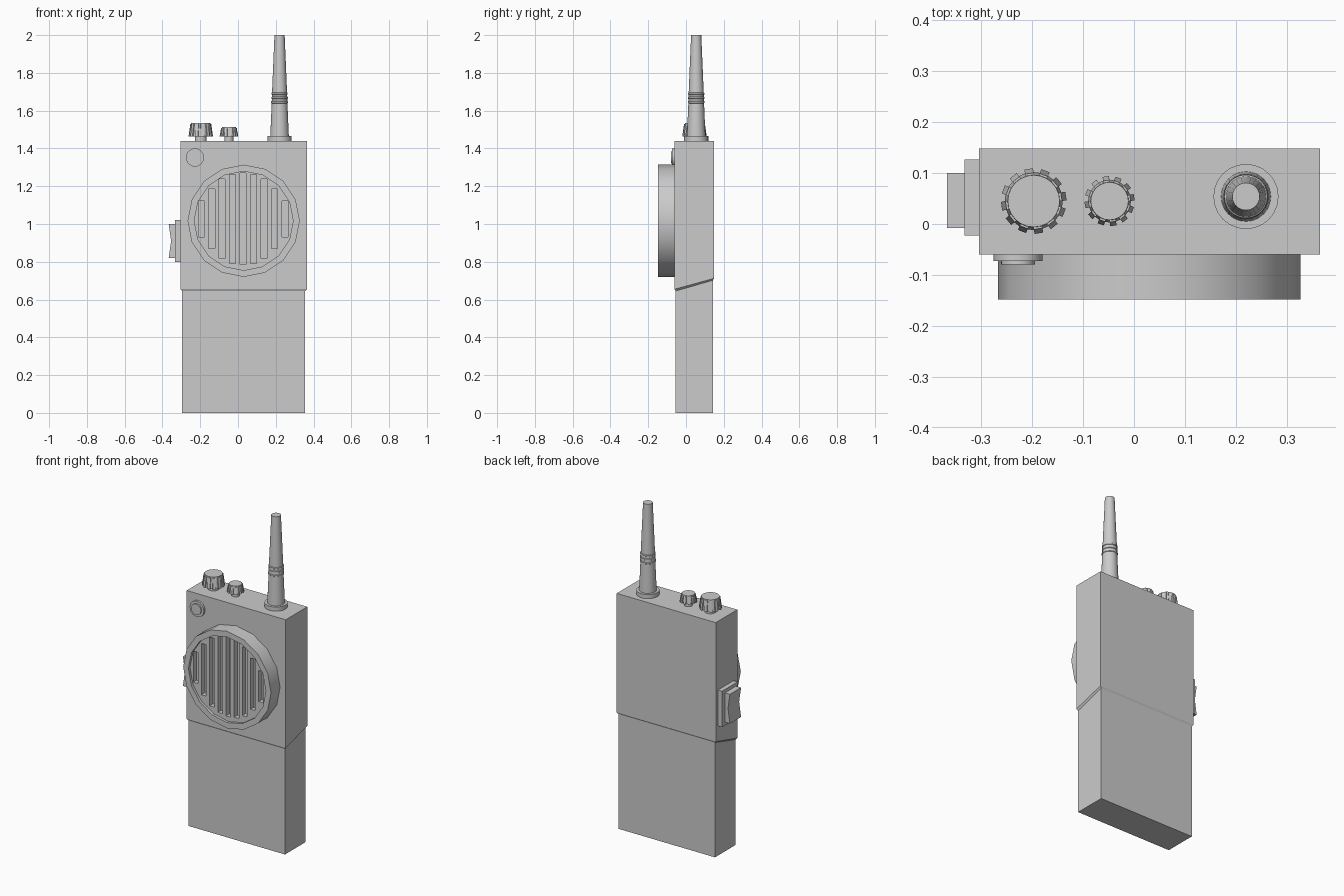
import bpy, bmesh, math
from mathutils import Matrix, Vector

if "Cube" in bpy.data.objects:
    bpy.data.objects.remove(bpy.data.objects["Cube"])

FRONT = Matrix.Rotation(math.pi / 2, 4, 'X')   # turns +z into -y


def finish(name, bm, smooth=False):
    bmesh.ops.recalc_face_normals(bm, faces=bm.faces[:])
    me = bpy.data.meshes.new(name)
    bm.to_mesh(me)
    bm.free()
    ob = bpy.data.objects.new(name, me)
    bpy.context.collection.objects.link(ob)
    if smooth:
        bpy.ops.object.select_all(action='DESELECT')
        ob.select_set(True)
        bpy.context.view_layer.objects.active = ob
        bpy.ops.object.shade_smooth_by_angle(angle=math.radians(35))
    return ob


def loft(bm, rings):
    """Skin closed rings of points and cap both ends."""
    vs = [[bm.verts.new(p) for p in ring] for ring in rings]
    n = len(vs[0])
    for a, b in zip(vs, vs[1:]):
        for i in range(n):
            bm.faces.new((a[i], a[(i + 1) % n], b[(i + 1) % n], b[i]))
    bm.faces.new(vs[0])
    bm.faces.new(vs[-1])


def lathe(bm, profile, seg, centre, rot=Matrix.Identity(4)):
    """Revolve (radius, height) points around an axis through centre."""
    loft(bm, [[Vector(centre) + rot @ Vector((r * math.cos(2 * math.pi * i / seg),
                                              r * math.sin(2 * math.pi * i / seg), h))
               for i in range(seg)] for r, h in profile])


def box(bm, x0, x1, y0, y1, z0, z1):
    loft(bm, [[(x0, y0, z), (x1, y0, z), (x1, y1, z), (x0, y1, z)] for z in (z0, z1)])


def section(inset, z_front, z_back):
    x0, x1 = -0.305 + inset, 0.365 - inset
    y0, y1 = -0.06 + inset * 0.6, 0.148 - inset * 0.6
    return [(x0, y0, z_front), (x1, y0, z_front), (x1, y1, z_back), (x0, y1, z_back)]


# Battery pack and main housing with a sloping chamfered seam
bm = bmesh.new()
loft(bm, [section(0.009, 0, 0), section(0.009, 0.66, 0.72)])
finish("battery_pack", bm)
bm = bmesh.new()
loft(bm, [section(0.009, 0.645, 0.702), section(0, 0.655, 0.712), section(0, 1.44, 1.44)])
finish("main_housing", bm)

# Round speaker with recessed face
bm = bmesh.new()
lathe(bm, [(0.297, 0.05), (0.297, 0.148), (0.262, 0.148), (0.262, 0.132)],
      16, (0.03, 0, 1.017), FRONT)
speaker = finish("speaker", bm, True)

# Vertical slots cut into the speaker face
bm = bmesh.new()
for k, half in zip(range(-4, 5), (0.095, 0.157, 0.21, 0.235, 0.242, 0.235, 0.21, 0.157, 0.095)):
    x = 0.027 + k * 0.0553
    box(bm, x - 0.016, x + 0.016, -0.2, -0.10, 1.027 - half, 1.027 + half)
cutter = finish("slot_cutter", bm)
cutter.hide_render = True
mod = speaker.modifiers.new("slots", 'BOOLEAN')
mod.operation, mod.object, mod.solver = 'DIFFERENCE', cutter, 'EXACT'
bpy.context.view_layer.objects.active = speaker
bpy.ops.object.modifier_apply(modifier=mod.name)
bpy.data.objects.remove(cutter)

# Front button
bm = bmesh.new()
lathe(bm, [(0.048, 0.05), (0.048, 0.073), (0.033, 0.073), (0.033, 0.08)],
      24, (-0.228, 0, 1.352), FRONT)
finish("front_button", bm, True)


# Ribbed control knobs on stems
def knob(name, x, r_low, r_top, z_top, ribs):
    c = (x, 0.045, 0)
    z0 = 1.464
    bm = bmesh.new()
    lathe(bm, [(r_low * 0.55, 1.43), (r_low * 0.55, z0), (r_low, z0),
               (r_top, z_top)], 24, c)
    w, out = r_low * 0.15, 0.007
    for i in range(ribs):
        m = Matrix.Translation(c) @ Matrix.Rotation(2 * math.pi * (i + 0.3) / ribs, 4, 'Z')
        rings = [[m @ Vector(p) for p in ((r - 0.008, -w, z), (r + out, -w, z),
                                          (r + out, w, z), (r - 0.008, w, z))]
                 for r, z in ((r_low, z0), (r_top - 0.003, z_top - 0.006))]
        loft(bm, rings)
    finish(name, bm, True)


knob("large_knob", -0.197, 0.057, 0.051, 1.535, 12)
knob("small_knob", -0.048, 0.042, 0.037, 1.513, 12)

# Antenna with collar and three raised rings
bm = bmesh.new()
prof = [(0.064, 1.43), (0.064, 1.465), (0.049, 1.465)]
for z in (1.645, 1.668, 1.69):
    r = 0.049 - (z - 1.465) * 0.041
    prof += [(r, z - 0.006), (r + 0.003, z - 0.004), (r + 0.003, z + 0.004), (r, z + 0.006)]
prof += [(0.027, 2.0)]
lathe(bm, prof, 24, (0.22, 0.054, 0))
finish("antenna", bm, True)

# Side switch: mounting plate and dished rocker
bm = bmesh.new()
box(bm, -0.333, -0.295, -0.023, 0.127, 0.80, 1.02)
finish("switch_plate", bm)
bm = bmesh.new()
outline = [(-0.325, 0.82), (-0.367, 0.82), (-0.354, 0.91), (-0.367, 1.0), (-0.325, 1.0)]
loft(bm, [[(x, y, z) for x, z in outline] for y in (-0.008, 0.10)])
finish("rocker_switch", bm)
